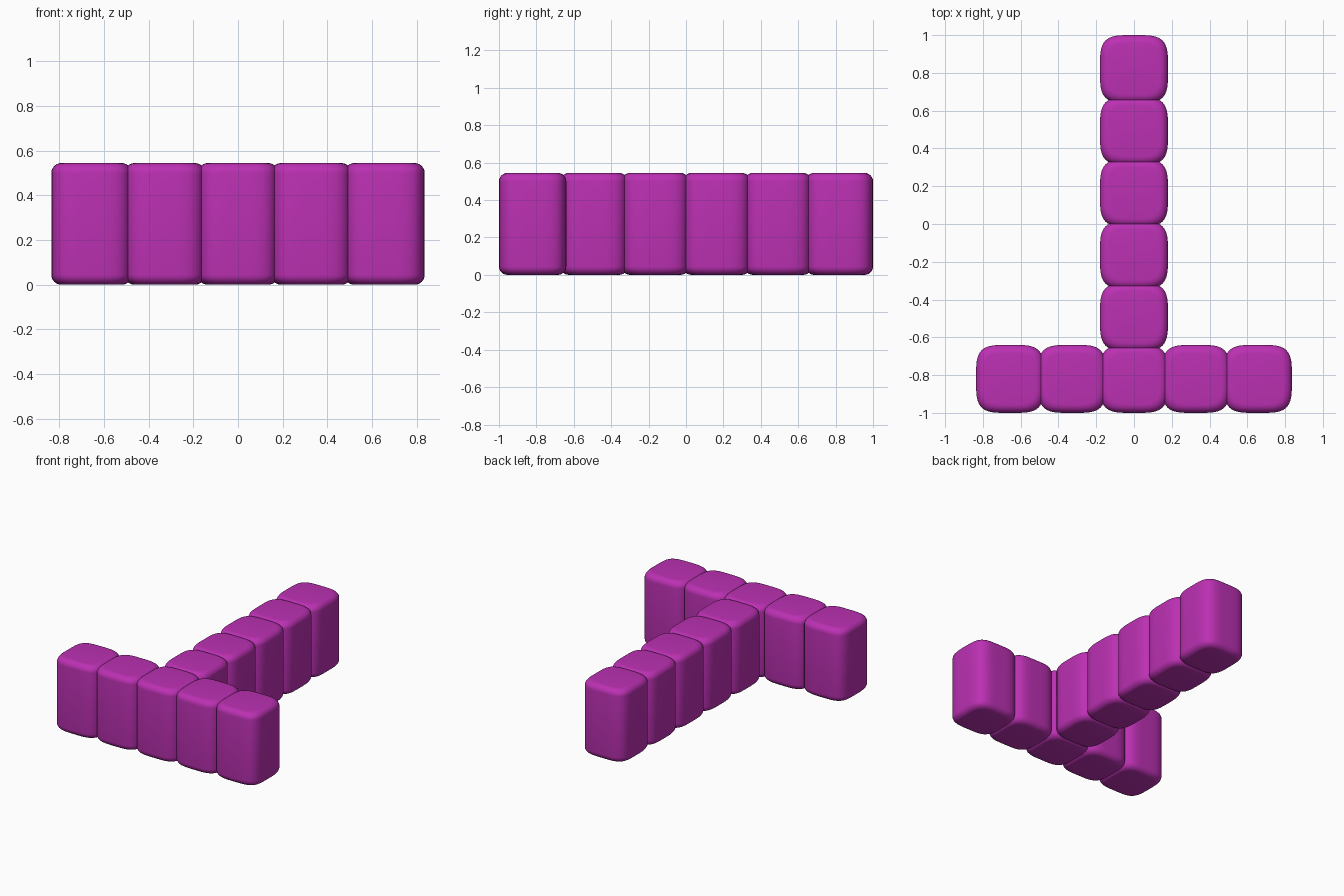
import bpy, math

if "Cube" in bpy.data.objects:
    bpy.data.objects.remove(bpy.data.objects["Cube"])

HALF = 0.18      # half width of a block
PITCH = 0.328    # spacing between block centres
HEIGHT = 0.545
EDGE = 0.045     # rounding of the top and bottom rims
POWER = 4.0      # squareness of the plan outline
SIDES, STEPS = 64, 6

mat = bpy.data.materials.new("magenta")
mat.diffuse_color = (0.5, 0.03, 0.45, 1)
mat.use_nodes = True
mat.node_tree.nodes["Principled BSDF"].inputs["Base Color"].default_value = mat.diffuse_color


def outline():
    """Soft square outline of unit half width."""
    pts = []
    for i in range(SIDES):
        a = 2 * math.pi * i / SIDES
        c, s = math.cos(a), math.sin(a)
        r = (abs(c) ** POWER + abs(s) ** POWER) ** (-1 / POWER)
        pts.append((r * c, r * s))
    return pts


def block_mesh():
    """Soft square column with rounded rims."""
    rim = []
    for k in range(STEPS + 1):
        a = math.pi / 2 * k / STEPS
        rim.append((HALF - EDGE * (1 - math.sin(a)), EDGE * (1 - math.cos(a))))
    profile = rim + [(r, HEIGHT - z) for r, z in reversed(rim)]
    verts = [(x * r, y * r, z) for r, z in profile for x, y in outline()]
    faces = []
    for j in range(len(profile) - 1):
        for i in range(SIDES):
            n = (i + 1) % SIDES
            a, b = j * SIDES, (j + 1) * SIDES
            faces.append((a + i, a + n, b + n, b + i))
    faces.append(tuple(reversed(range(SIDES))))
    faces.append(tuple(range(len(verts) - SIDES, len(verts))))
    mesh = bpy.data.meshes.new("block")
    mesh.from_pydata(verts, [], faces)
    mesh.shade_smooth()
    mesh.materials.append(mat)
    return mesh


block = block_mesh()


def add_block(name, x, y):
    ob = bpy.data.objects.new(name, block)
    ob.location = (x, y, 0)
    bpy.context.collection.objects.link(ob)


# Front crossbar: five blocks along x
front_y = -2.5 * PITCH
for i in range(-2, 3):
    add_block(f"crossbar_block_{i + 3}", i * PITCH, front_y)

# Stem: five blocks running back from the middle
for i in range(1, 6):
    add_block(f"stem_block_{i}", 0, front_y + i * PITCH)
